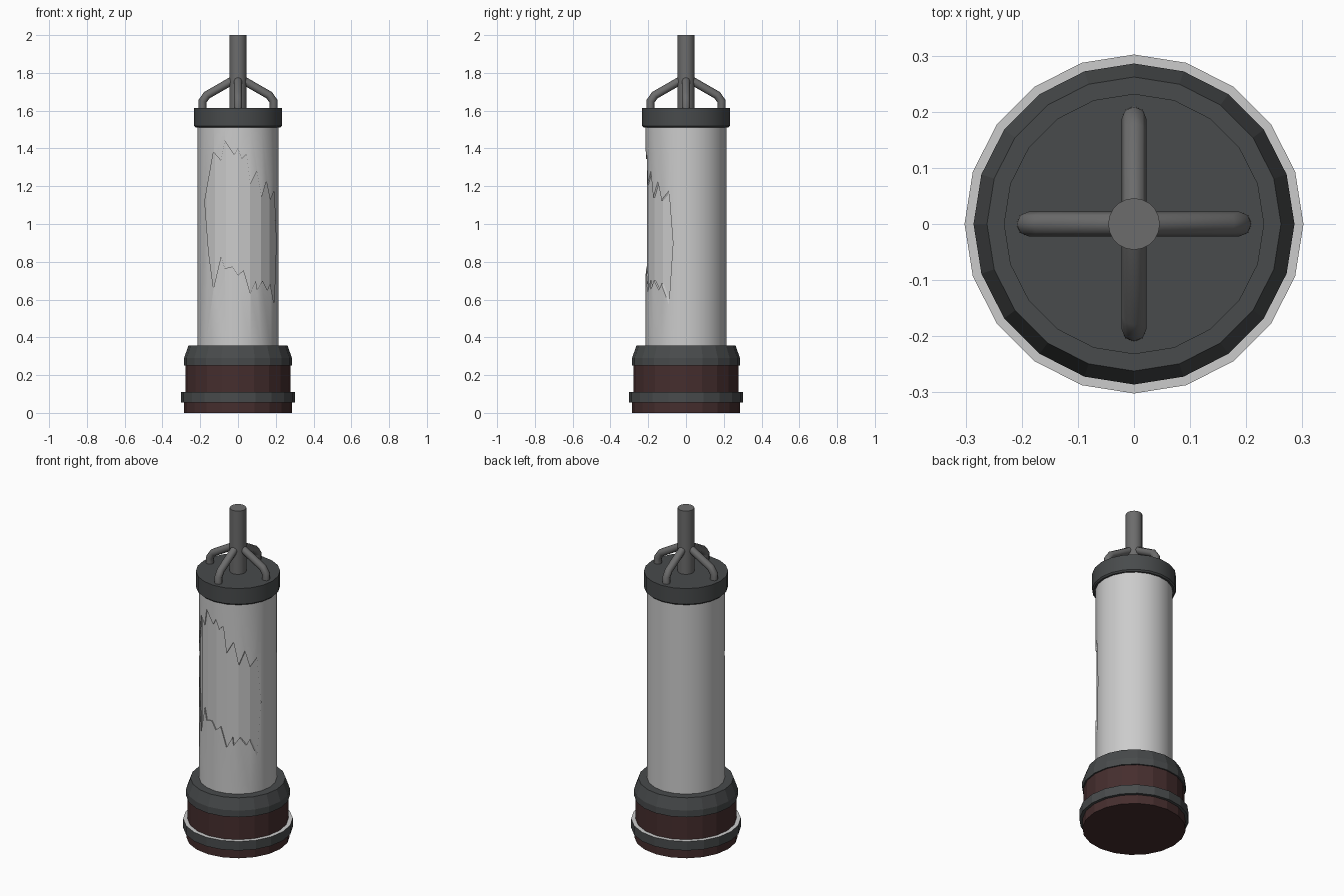
import bpy, bmesh, math

if "Cube" in bpy.data.objects:
    bpy.data.objects.remove(bpy.data.objects["Cube"])

SIDES = 20


def material(name, rgb):
    m = bpy.data.materials.new(name)
    m.diffuse_color = (*rgb, 1)
    m.use_nodes = True
    m.node_tree.nodes["Principled BSDF"].inputs["Base Color"].default_value = m.diffuse_color
    return m


DARK = material("dark_metal", (0.065, 0.07, 0.072))
RED = material("dark_red", (0.06, 0.027, 0.027))
STEEL = material("steel", (0.15, 0.15, 0.15))
PALE = material("pale_trim", (0.8, 0.8, 0.8))


def finish(bm, name, mat=None, smooth=False):
    bmesh.ops.recalc_face_normals(bm, faces=bm.faces)
    me = bpy.data.meshes.new(name)
    bm.to_mesh(me)
    bm.free()
    ob = bpy.data.objects.new(name, me)
    bpy.context.collection.objects.link(ob)
    if mat:
        me.materials.append(mat)
    bpy.ops.object.select_all(action='DESELECT')
    ob.select_set(True)
    bpy.context.view_layer.objects.active = ob
    if smooth:
        bpy.ops.object.shade_smooth_by_angle(angle=math.radians(30))
    return ob


def lathe(name, profile, mat=None, smooth=False, hollow=False, sides=SIDES):
    """Revolve (radius, z) points; solid ends are capped, hollow profiles loop."""
    bm = bmesh.new()
    rings = [[bm.verts.new((r * math.sin(math.tau * i / sides),
                            -r * math.cos(math.tau * i / sides), z))
              for i in range(sides)] for r, z in profile]
    pairs = list(zip(rings, rings[1:]))
    if hollow:
        pairs.append((rings[-1], rings[0]))
    else:
        bm.faces.new(rings[0])
        bm.faces.new(rings[-1])
    for a, b in pairs:
        for i in range(sides):
            j = (i + 1) % sides
            bm.faces.new((a[i], a[j], b[j], b[i]))
    return finish(bm, name, mat, smooth)


# Base stack
lathe("foot", [(0.285, 0), (0.285, 0.06)], RED)
ring = lathe("foot_ring", [(0.302, 0.055), (0.302, 0.11)], DARK)
ring.data.materials.append(PALE)
for p in ring.data.polygons:
    if p.normal.z > 0.9:
        p.material_index = 1
lathe("base_band", [(0.278, 0.105), (0.278, 0.255)], RED)
lathe("base_collar", [(0.286, 0.25), (0.286, 0.29), (0.262, 0.357)], DARK)

# Inner core seen through the broken casing
lathe("inner_core", [(0.206, 0.34), (0.206, 1.53)])

# Outer casing with jagged opening
casing = lathe("casing", [(0.208, 0.34), (0.214, 0.34), (0.214, 1.53), (0.208, 1.53)],
               smooth=True, hollow=True)
outline = [(-0.13, 1.38), (-0.09, 1.335), (-0.07, 1.44), (-0.02, 1.365), (0, 1.40),
           (0.02, 1.345), (0.045, 1.37), (0.065, 1.21), (0.10, 1.28), (0.125, 1.14),
           (0.15, 1.225), (0.17, 1.125), (0.191, 1.175), (0.202, 0.90), (0.191, 0.575),
           (0.17, 0.685), (0.155, 0.65), (0.13, 0.70), (0.10, 0.65), (0.095, 0.70),
           (0.065, 0.635), (0.03, 0.755), (0, 0.73), (-0.03, 0.775), (-0.07, 0.765),
           (-0.09, 0.83), (-0.13, 0.66), (-0.155, 0.85), (-0.176, 1.12)]
bm = bmesh.new()
front = bm.faces.new([bm.verts.new((x, -0.4, z)) for x, z in outline])
ext = bmesh.ops.extrude_face_region(bm, geom=[front])
for v in ext["geom"]:
    if isinstance(v, bmesh.types.BMVert):
        v.co.y = -0.01
cutter = finish(bm, "opening_cutter")
cut = casing.modifiers.new("opening", 'BOOLEAN')
cut.operation = 'DIFFERENCE'
cut.solver = 'EXACT'
cut.object = cutter
bpy.context.view_layer.objects.active = casing
bpy.ops.object.modifier_apply(modifier="opening")
bpy.data.objects.remove(cutter)

# Cap and stem
lathe("cap", [(0.224, 1.512), (0.232, 1.52), (0.232, 1.615)], DARK, True)
lathe("stem", [(0.046, 1.60), (0.046, 2.0)], STEEL, True)

# Four bent struts bracing the stem
for k in range(4):
    a = k * math.pi / 2
    cu = bpy.data.curves.new("strut", 'CURVE')
    cu.dimensions = '3D'
    cu.bevel_depth = 0.022
    cu.bevel_resolution = 2
    cu.use_fill_caps = True
    sp = cu.splines.new('POLY')
    path = [(0.188, 1.605), (0.188, 1.65), (0.165, 1.682), (0.02, 1.765)]
    sp.points.add(len(path) - 1)
    for pt, (r, z) in zip(sp.points, path):
        pt.co = (r * math.cos(a), r * math.sin(a), z, 1)
    cu.materials.append(STEEL)
    bpy.context.collection.objects.link(bpy.data.objects.new(f"strut_{k + 1}", cu))
